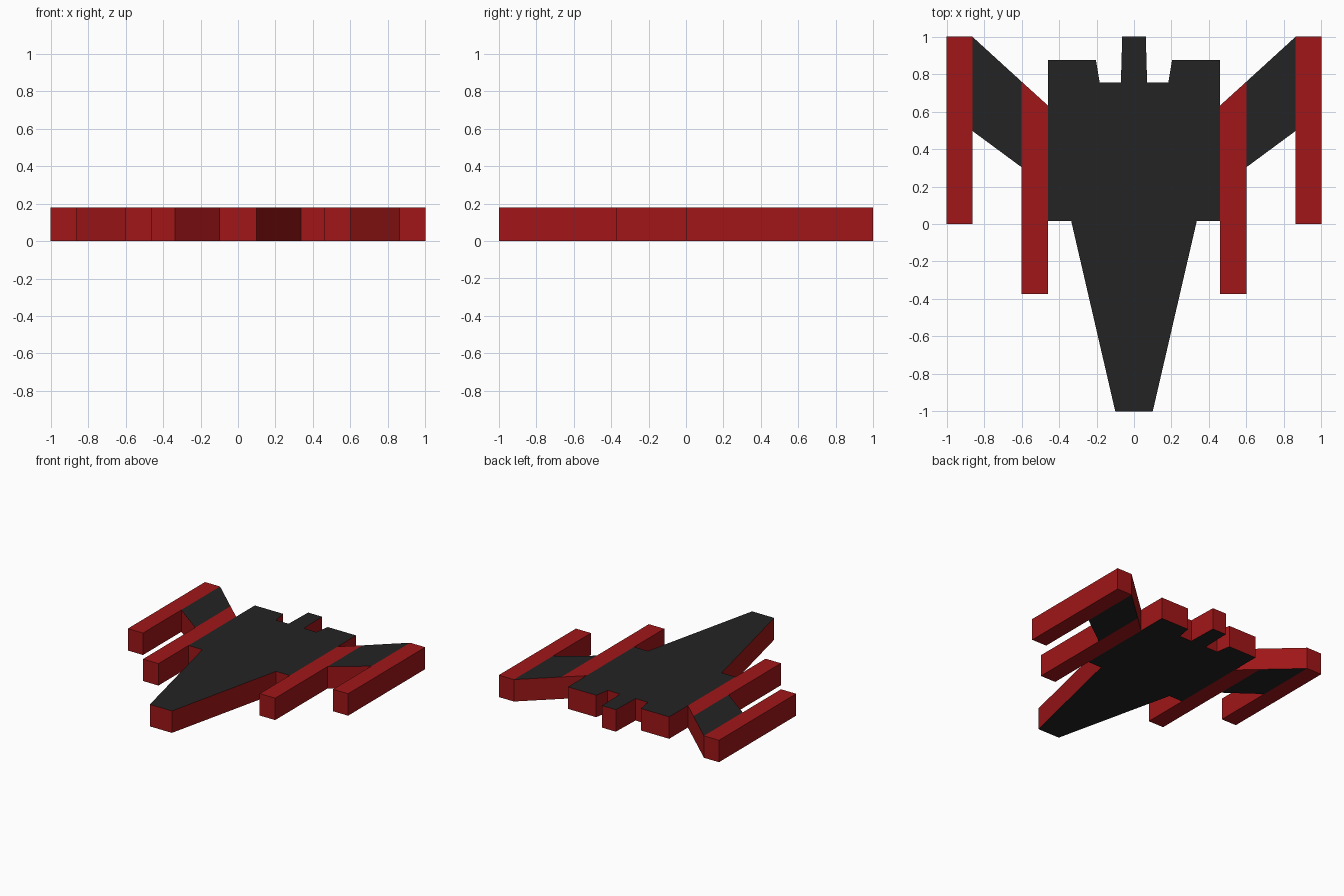
import bpy
import bmesh

if "Cube" in bpy.data.objects:
    bpy.data.objects.remove(bpy.data.objects["Cube"])

HEIGHT = 0.18


def material(name, color):
    m = bpy.data.materials.new(name)
    m.diffuse_color = color
    m.use_nodes = True
    m.node_tree.nodes["Principled BSDF"].inputs["Base Color"].default_value = m.diffuse_color
    return m


red = material("red", (0.35, 0.008, 0.009, 1))
black = material("black", (0.017, 0.017, 0.017, 1))


def plate(name, outline, cap):
    """Extrude a flat outline upward; caps and red side walls."""
    bm = bmesh.new()
    base = bm.faces.new([bm.verts.new((x, y, 0)) for x, y in outline])
    ext = bmesh.ops.extrude_face_region(bm, geom=[base], use_keep_orig=True)
    top = [v for v in ext["geom"] if isinstance(v, bmesh.types.BMVert)]
    bmesh.ops.translate(bm, verts=top, vec=(0, 0, HEIGHT))
    bmesh.ops.recalc_face_normals(bm, faces=bm.faces[:])
    for f in bm.faces:
        f.material_index = 1 if abs(f.normal.z) > 0.5 else 0
    mesh = bpy.data.meshes.new(name)
    bm.to_mesh(mesh)
    bm.free()
    mesh.materials.append(red)
    mesh.materials.append(cap)
    obj = bpy.data.objects.new(name, mesh)
    bpy.context.collection.objects.link(obj)
    return obj


def mirrored(name, outline, cap):
    plate("right_" + name, outline, cap)
    plate("left_" + name, [(-x, y) for x, y in reversed(outline)], cap)


# Hull: tapered nose, wide body, notched tail with central thruster
half = [(0.10, -1), (0.335, 0.015), (0.46, 0.015), (0.46, 0.875),
        (0.203, 0.875), (0.183, 0.755), (0.07, 0.755), (0.063, 1)]
plate("hull", half + [(-x, y) for x, y in reversed(half)], black)

# Inner cannons, cut at the rear along the wing sweep
mirrored("inner_cannon", [(0.46, -0.375), (0.60, -0.375), (0.60, 0.76), (0.46, 0.633)], red)

# Swept wings between the cannons
mirrored("wing", [(0.60, 0.303), (0.863, 0.497), (0.863, 1), (0.60, 0.76)], black)

# Outer cannons at the wing tips
mirrored("outer_cannon", [(0.863, 0), (1, 0), (1, 1), (0.863, 1)], red)
